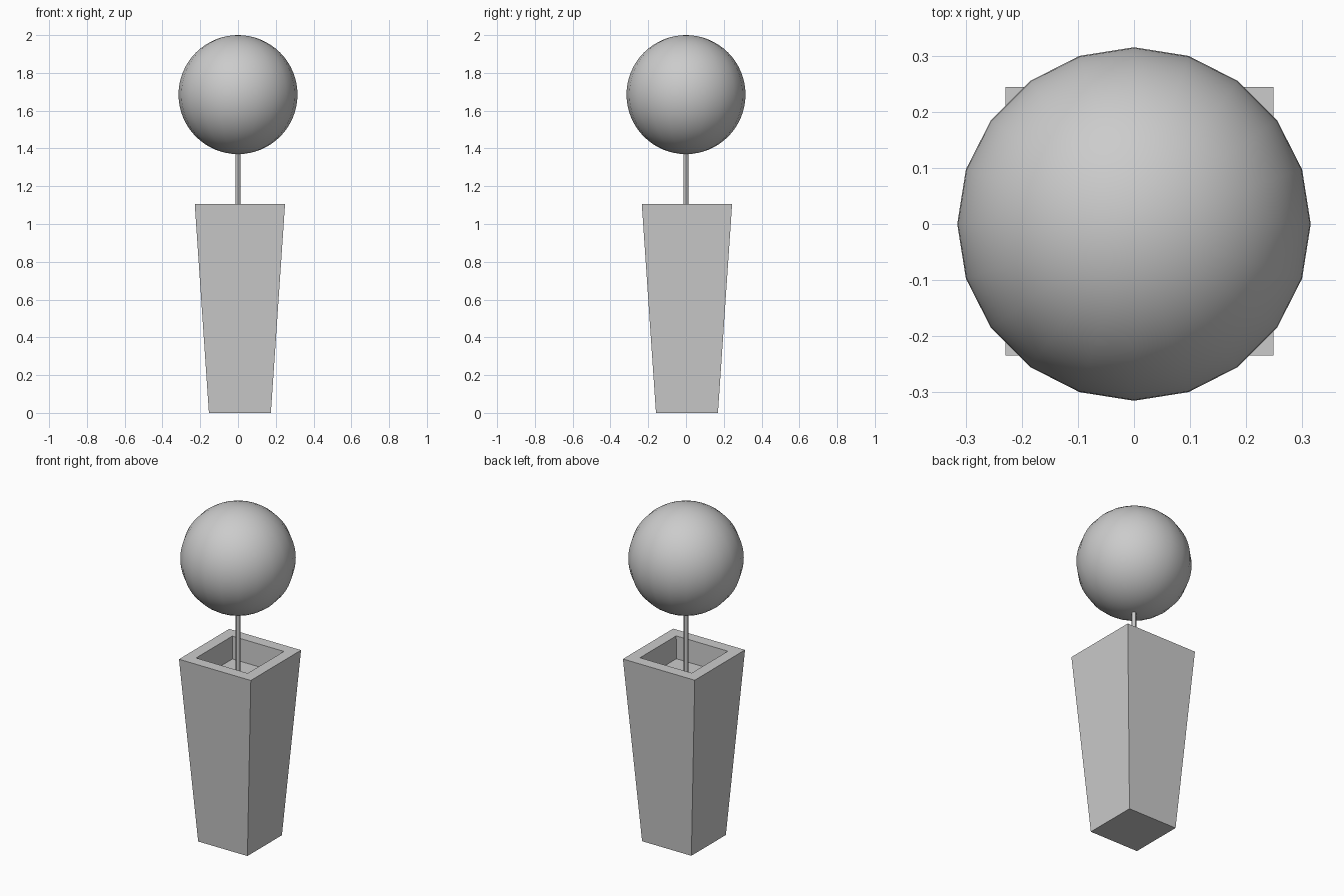
import bpy, bmesh
from mathutils import Vector

if "Cube" in bpy.data.objects:
    bpy.data.objects.remove(bpy.data.objects["Cube"])


def square(bm, cx, cy, half, z):
    return [bm.verts.new((cx + sx * half, cy + sy * half, z))
            for sx, sy in ((-1, -1), (1, -1), (1, 1), (-1, 1))]


# Tapered square planter: outer wall, flat rim, recessed soil bed
bm = bmesh.new()
cx, cy = 0.01, 0.005
rings = [square(bm, cx, cy, half, z) for half, z in
         ((0.164, 0.0), (0.239, 1.105), (0.172, 1.105), (0.168, 0.97))]
for a, b in zip(rings, rings[1:]):
    for i in range(4):
        j = (i + 1) % 4
        bm.faces.new((a[i], a[j], b[j], b[i]))
bm.faces.new(rings[0][::-1])
bm.faces.new(rings[-1])
bmesh.ops.recalc_face_normals(bm, faces=bm.faces)
mesh = bpy.data.meshes.new("planter")
bm.to_mesh(mesh)
bm.free()
planter = bpy.data.objects.new("planter", mesh)
bpy.context.collection.objects.link(planter)

# Thin trunk from the soil into the foliage ball
z0, z1 = 0.96, 1.40
bpy.ops.mesh.primitive_cylinder_add(vertices=12, radius=0.013, depth=z1 - z0,
                                    location=(0, 0, (z0 + z1) / 2))
bpy.context.object.name = "trunk"
bpy.ops.object.shade_smooth_by_angle()

# Round foliage ball, 20 sided around the vertical
bpy.ops.mesh.primitive_uv_sphere_add(segments=20, ring_count=32, radius=0.315,
                                     location=(0, 0, 1.685))
bpy.context.object.name = "foliage_ball"
bpy.ops.object.shade_smooth()
